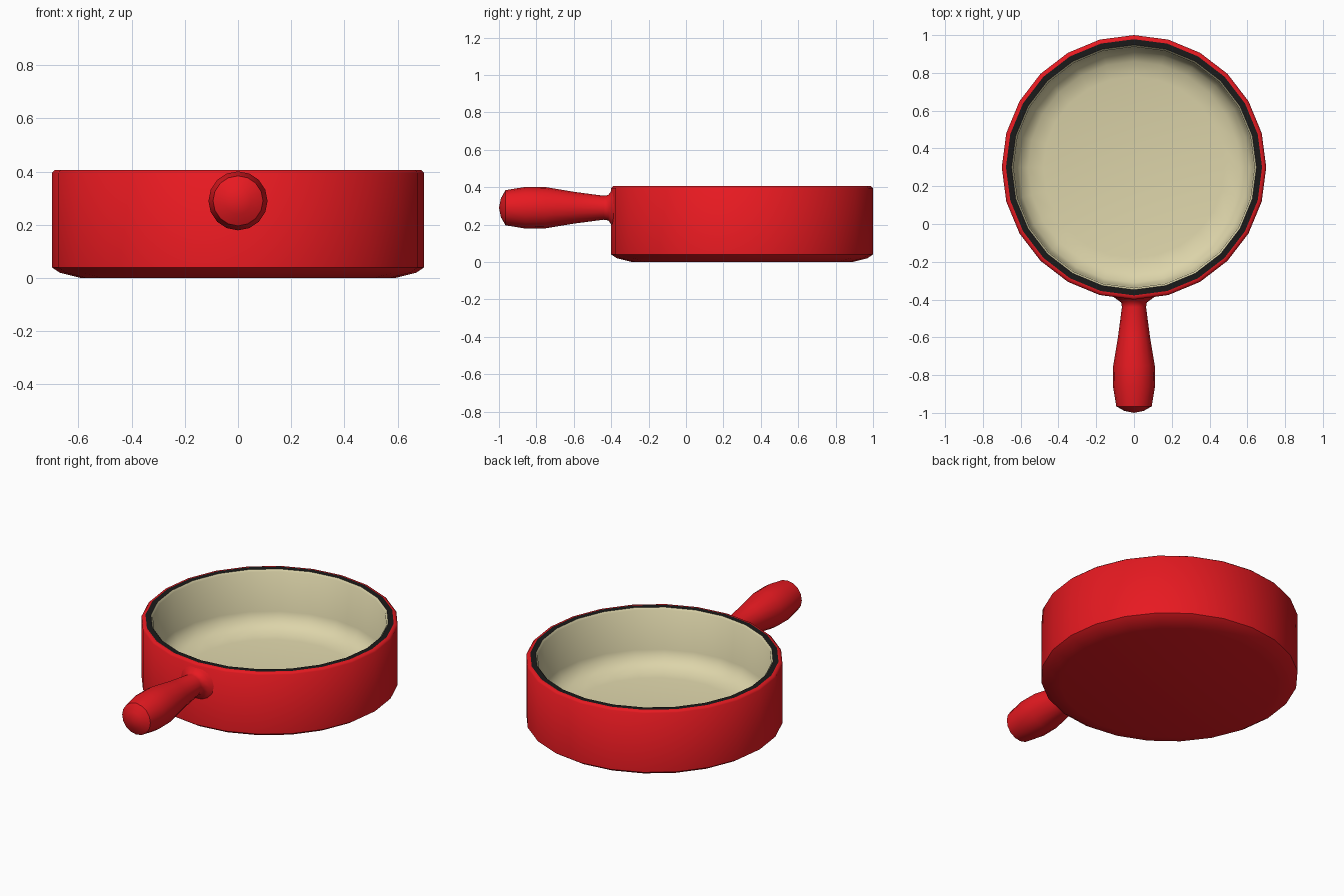
import bpy, bmesh, math
from mathutils import Matrix

if "Cube" in bpy.data.objects:
    bpy.data.objects.remove(bpy.data.objects["Cube"])


def material(name, color):
    m = bpy.data.materials.new(name)
    m.diffuse_color = (*color, 1)
    m.use_nodes = True
    m.node_tree.nodes["Principled BSDF"].inputs["Base Color"].default_value = m.diffuse_color
    return m


def lathe(name, profile, sides, mat, matrix):
    """Revolve (radius, height) points about local z; radius 0 makes a pole."""
    bm = bmesh.new()
    rings = []
    for r, h in profile:
        if r == 0:
            rings.append([bm.verts.new((0, 0, h))] * sides)
        else:
            rings.append([bm.verts.new((r * math.cos(2 * math.pi * i / sides),
                                        r * math.sin(2 * math.pi * i / sides), h))
                          for i in range(sides)])
    for a, b in zip(rings, rings[1:]):
        for i in range(sides):
            j = (i + 1) % sides
            bm.faces.new(list(dict.fromkeys((a[i], a[j], b[j], b[i]))))
    bm.transform(matrix)
    me = bpy.data.meshes.new(name)
    bm.to_mesh(me)
    bm.free()
    me.materials.append(mat)
    ob = bpy.data.objects.new(name, me)
    bpy.context.collection.objects.link(ob)
    bpy.context.view_layer.objects.active = ob
    ob.select_set(True)
    bpy.ops.object.shade_smooth_by_angle(angle=math.radians(50))
    ob.select_set(False)
    return ob


red = material("red_enamel", (0.8, 0.01, 0.015))
black = material("black_rim", (0.01, 0.01, 0.01))
cream = material("cream_enamel", (0.72, 0.66, 0.4))
pan = Matrix.Translation((0, 0.3, 0))

# outer shell, from underside centre up to the lip
lathe("pan_body", [(0, 0), (0.59, 0), (0.67, 0.02), (0.7, 0.04),
                   (0.7, 0.395), (0.69, 0.405), (0.678, 0.406)], 24, red, pan)

# dark band on the lip
lathe("pan_rim", [(0.678, 0.406), (0.648, 0.406)], 24, black, pan)

# cooking surface, from lip down to the floor centre
lathe("pan_interior", [(0.648, 0.406), (0.638, 0.395), (0.632, 0.16), (0.61, 0.11),
                       (0.56, 0.075), (0.48, 0.06), (0, 0.06)], 24, cream, pan)

# handle pointing to the front, flared where it meets the wall
lathe("handle", [(0.11, 0.385), (0.09, 0.4), (0.068, 0.415), (0.064, 0.44), (0.085, 0.6),
                 (0.11, 0.75), (0.111, 0.86), (0.094, 0.965), (0.05, 0.99), (0, 1.0)],
      16, red, Matrix.Translation((0, 0, 0.29)) @ Matrix.Rotation(math.pi / 2, 4, 'X'))
